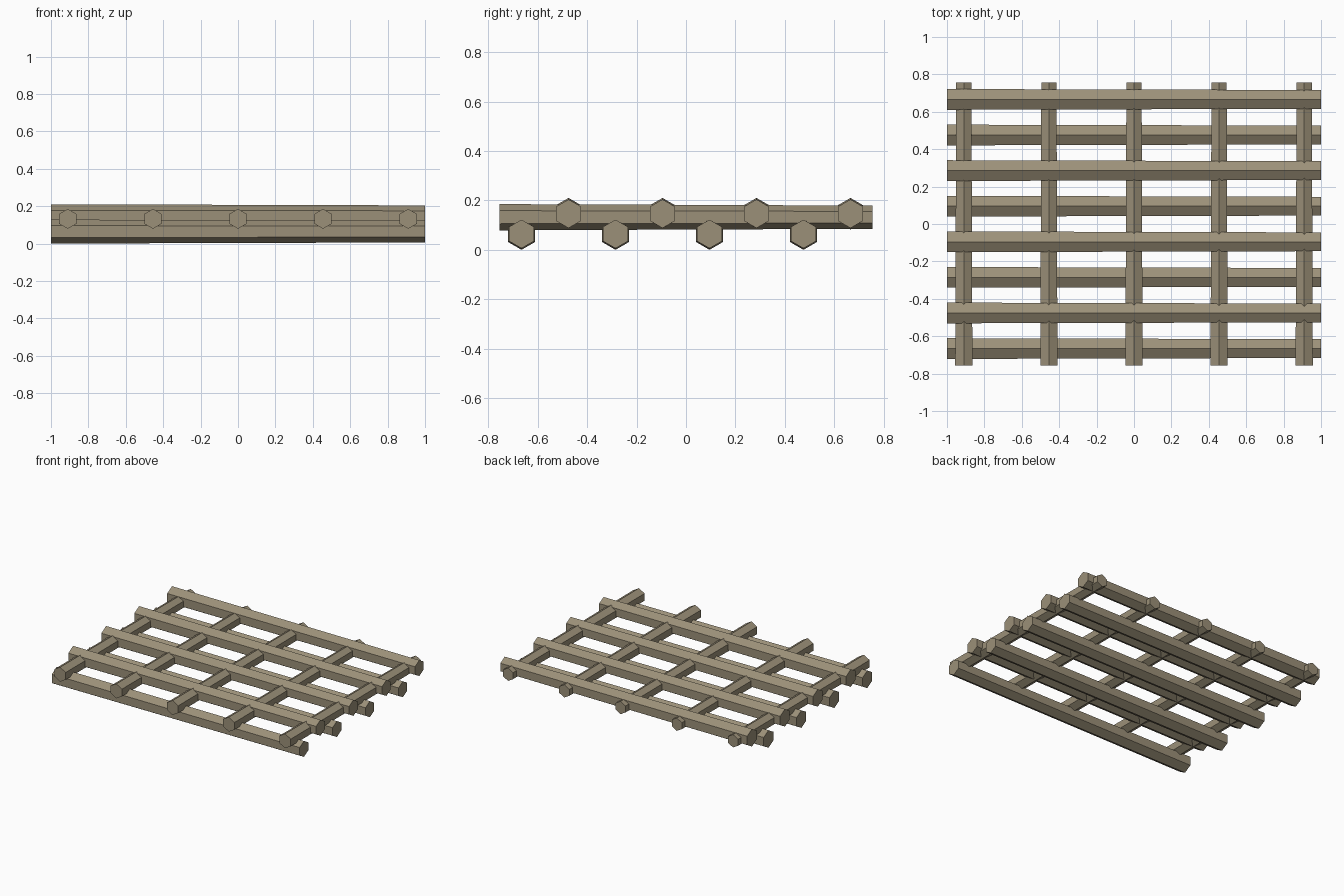
import bpy, bmesh, math

if "Cube" in bpy.data.objects:
    bpy.data.objects.remove(bpy.data.objects["Cube"])

wood = bpy.data.materials.new("weathered_wood")
wood.diffuse_color = (0.33, 0.28, 0.19, 1)
wood.use_nodes = True
wood.node_tree.nodes["Principled BSDF"].inputs["Base Color"].default_value = wood.diffuse_color


def pole(name, start, end, r_start, r_end, axis):
    """Tapered six-sided pole with a ridge on top, along x or y."""
    bm = bmesh.new()
    rings = []
    for (x, y, z), r in ((start, r_start), (end, r_end)):
        ring = []
        for i in range(6):
            a = math.radians(90 + 60 * i)
            side, up = r * math.cos(a), r * math.sin(a)
            co = (x, y + side, z + up) if axis == "x" else (x + side, y, z + up)
            ring.append(bm.verts.new(co))
        rings.append(ring)
    a, b = rings
    for i in range(6):
        j = (i + 1) % 6
        bm.faces.new((a[i], a[j], b[j], b[i]))
    bm.faces.new(a)
    bm.faces.new(b)
    bmesh.ops.recalc_face_normals(bm, faces=bm.faces)
    mesh = bpy.data.meshes.new(name)
    bm.to_mesh(mesh)
    bm.free()
    mesh.materials.append(wood)
    obj = bpy.data.objects.new(name, mesh)
    bpy.context.collection.objects.link(obj)


# Long poles, woven alternately under and over
for i in range(8):
    y = -0.666 + i * 0.1903
    z = 0.064 if i % 2 == 0 else 0.146
    label = "lower" if i % 2 == 0 else "upper"
    pole(f"{label}_long_pole_{i + 1}", (-1, y, z), (1, y, z), 0.064, 0.058, "x")

# Thinner cross poles running front to back
for i in range(5):
    x = -0.91 + i * 0.455
    pole(f"cross_pole_{i + 1}", (x, -0.756, 0.132), (x, 0.756, 0.132), 0.053, 0.047, "y")
